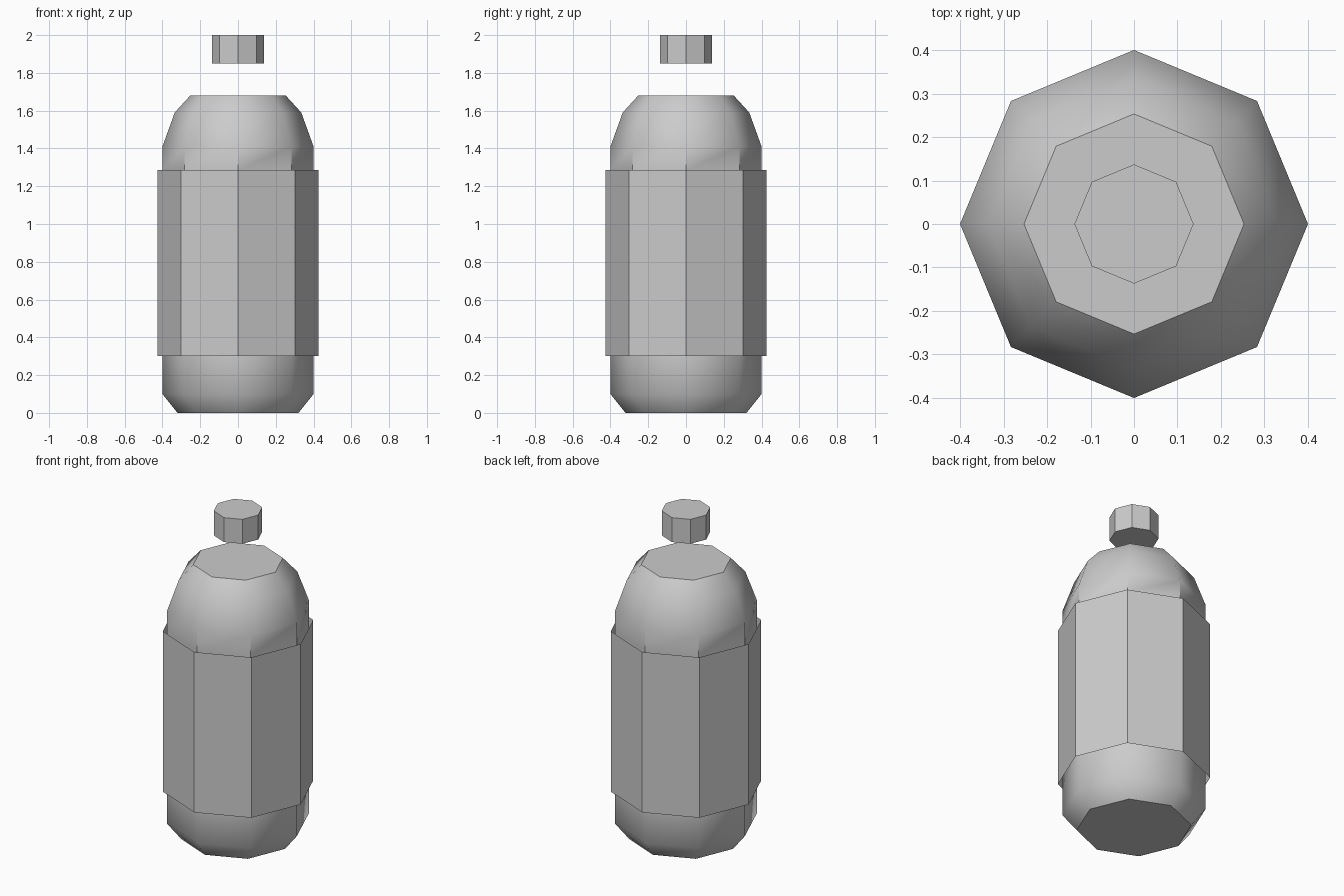
import bpy, bmesh
from math import pi, cos, sin, radians

if "Cube" in bpy.data.objects:
    bpy.data.objects.remove(bpy.data.objects["Cube"])

SIDES = 8


def lathe(name, profile, capped=True):
    """Eight-sided turned shape from (radius, height) pairs, bottom to top."""
    bm = bmesh.new()
    rings = [[bm.verts.new((r * cos(2 * pi * i / SIDES), r * sin(2 * pi * i / SIDES), z))
              for i in range(SIDES)] for r, z in profile]
    for low, high in zip(rings, rings[1:]):
        for i in range(SIDES):
            j = (i + 1) % SIDES
            bm.faces.new((low[i], low[j], high[j], high[i]))
    if capped:
        bm.faces.new(rings[0][::-1])
        bm.faces.new(rings[-1])
    mesh = bpy.data.meshes.new(name)
    bm.to_mesh(mesh)
    bm.free()
    obj = bpy.data.objects.new(name, mesh)
    bpy.context.collection.objects.link(obj)
    return obj


# Bottle body: chamfered foot, straight wall, rounded shoulder, flat top
body = lathe("bottle_body", [(0.32, 0), (0.4, 0.1), (0.4, 0.3), (0.4, 1.285),
                             (0.4, 1.41), (0.335, 1.59), (0.253, 1.68)])
mesh = body.data
for poly in mesh.polygons:
    poly.use_smooth = len(poly.vertices) == 4
# Crisp vertical corners below the shoulder; the foot stays smooth
for edge in mesh.edges:
    heights = sorted(mesh.vertices[v].co.z for v in edge.vertices)
    edge.use_edge_sharp = heights[0] > 0.29 and heights[1] < 1.42 and heights[1] - heights[0] > 0.05

# Wrap label: open single-skin sleeve standing off the body
lathe("label_sleeve", [(0.425, 0.3), (0.425, 1.285)], capped=False)

# Cap floating above the body
lathe("cap", [(0.137, 1.85), (0.137, 2.0)])
